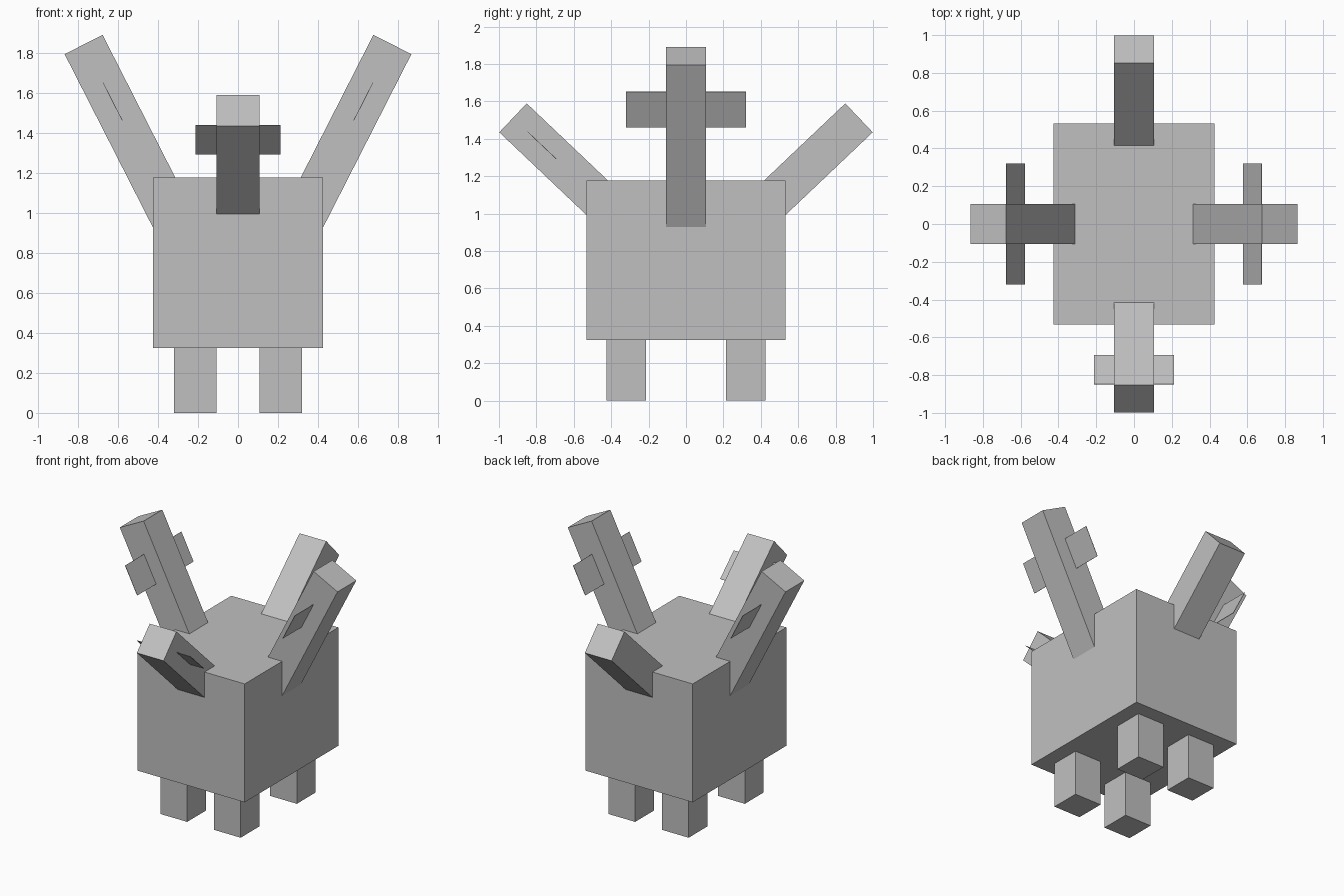
import bpy
from math import radians, sin, cos
from mathutils import Matrix, Vector

cube = bpy.data.objects.get("Cube")
if cube:
    bpy.data.objects.remove(cube, do_unlink=True)

U = 0.1065  # modelling unit

grey = bpy.data.materials.new("plain_grey")
grey.use_nodes = True
colour = (0.53, 0.53, 0.53, 1)
grey.diffuse_color = colour
grey.node_tree.nodes["Principled BSDF"].inputs["Base Color"].default_value = colour


def box(name, size, matrix):
    """Flat-shaded box of the given size, placed by a matrix."""
    bpy.ops.mesh.primitive_cube_add(size=1)
    obj = bpy.context.object
    obj.name = name
    obj.data.transform(matrix @ Matrix.Diagonal((*size, 1)))
    obj.data.materials.append(grey)
    return obj


def branch(name, tip, tilt, turn, length, fin_drop=0, fin_width=0):
    """Square stalk leaning outwards, with an optional thin fin through it."""
    # Local frame: z runs along the stalk, x points outwards before turning
    reach, height = tip
    frame = (Matrix.Rotation(radians(turn), 4, "Z")
             @ Matrix.Translation((reach, 0, height))
             @ Matrix.Rotation(radians(tilt), 4, "Y"))
    box(name, (2 * U, 2 * U, length),
        frame @ Matrix.Translation((0, 0, -length / 2)))
    if fin_width:
        box(name + "_fin", (0.003, fin_width, 2 * U),
            frame @ Matrix.Translation((0, 0, -fin_drop)))


# Body
box("body", (8 * U, 10 * U, 8 * U), Matrix.Translation((0, 0, 0.75)))

# Four legs
for side, x in (("left", 1), ("right", -1)):
    for end, y in (("front", -1), ("back", 1)):
        box(f"{end}_{side}_leg", (2 * U, 2 * U, 0.325),
            Matrix.Translation((x * 2 * U, y * 3 * U, 0.1625)))

# Tall side branches with wide fins
for side, turn in (("left", 0), ("right", 180)):
    branch(f"{side}_branch", (0.772, 1.842), 27, turn, 10 * U, 3 * U, 6 * U)

# Short end branches; only the front one carries a fin
branch("front_branch", (0.925, 1.512), 46.5, -90, 6 * U, 2 * U, 4 * U)
branch("back_branch", (0.925, 1.512), 46.5, 90, 6 * U)
